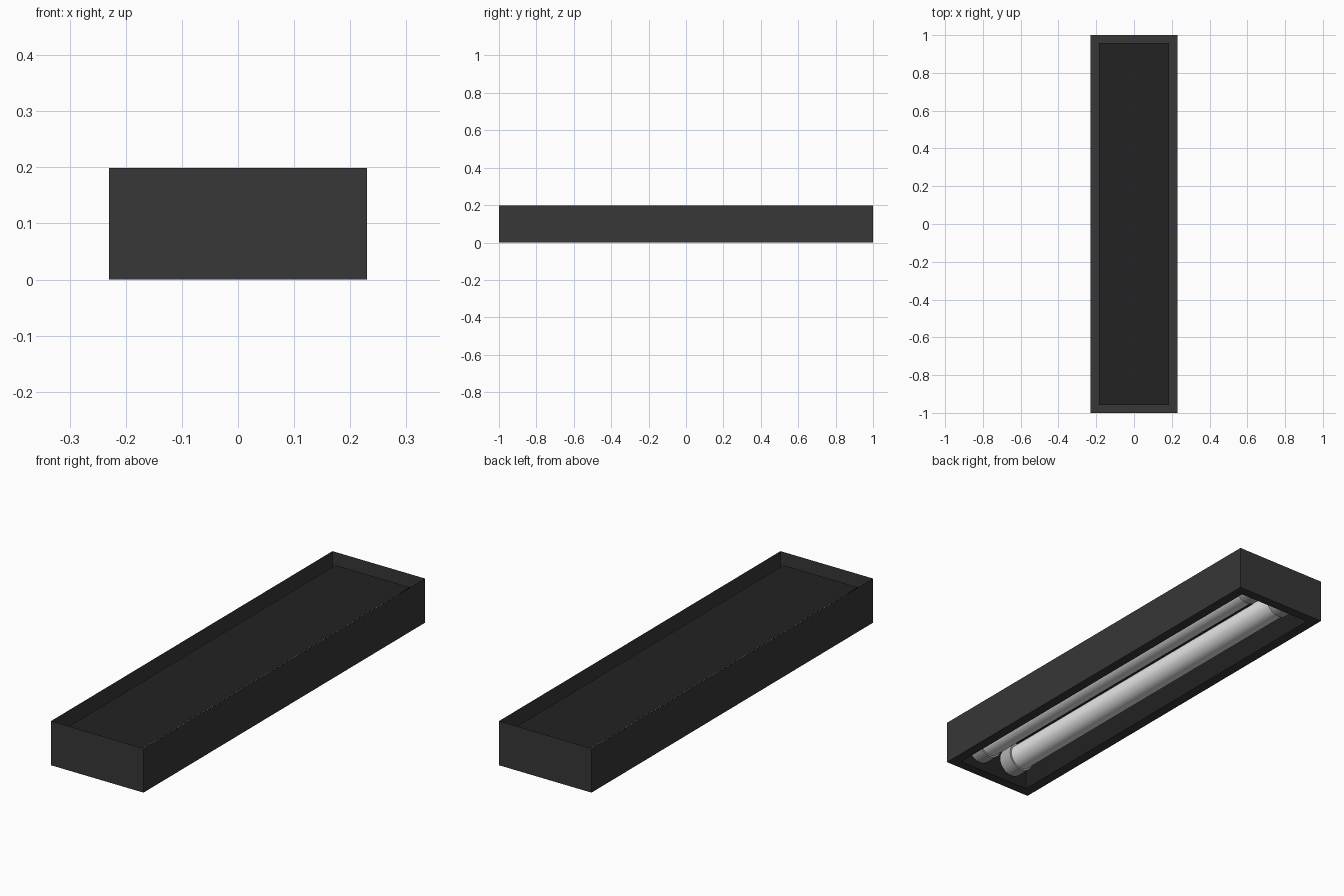
import bpy, bmesh, math

if "Cube" in bpy.data.objects:
    bpy.data.objects.remove(bpy.data.objects["Cube"])

def material(name, r, g, b):
    m = bpy.data.materials.new(name)
    m.diffuse_color = (r, g, b, 1)
    m.use_nodes = True
    m.node_tree.nodes["Principled BSDF"].inputs["Base Color"].default_value = m.diffuse_color
    return m

charcoal = material("charcoal", 0.038, 0.038, 0.038)
black = material("near_black", 0.016, 0.016, 0.016)
white = material("tube_white", 0.80, 0.80, 0.80)
grey = material("cap_grey", 0.45, 0.45, 0.45)

def sheet(name, loops, mat, close_last=False):
    """Skin a series of rectangles (half x, half y, z) into a sheet metal part."""
    bm = bmesh.new()
    rings = [[bm.verts.new((sx * x, sy * y, z))
              for sx, sy in ((-1, -1), (1, -1), (1, 1), (-1, 1))]
             for x, y, z in loops]
    for a, b in zip(rings, rings[1:]):
        for i in range(4):
            j = (i + 1) % 4
            bm.faces.new((a[i], b[i], b[j], a[j]))
    if close_last:
        bm.faces.new(rings[-1])
    bmesh.ops.recalc_face_normals(bm, faces=bm.faces)
    me = bpy.data.meshes.new(name)
    bm.to_mesh(me)
    bm.free()
    me.materials.append(mat)
    ob = bpy.data.objects.new(name, me)
    bpy.context.collection.objects.link(ob)
    return ob

def rod(name, x, y, z, radius, length, mat):
    """Cylinder lying along y."""
    bpy.ops.mesh.primitive_cylinder_add(vertices=32, radius=radius, depth=length,
                                        location=(x, y, z),
                                        rotation=(math.pi / 2, 0, 0))
    ob = bpy.context.object
    ob.name = name
    ob.data.materials.append(mat)
    bpy.ops.object.shade_smooth_by_angle(angle=math.radians(40))
    return ob

# Outer housing: thin side walls, turned in as a flange at the bottom
sheet("housing", [(0.23, 1.0, 0.199), (0.23, 1.0, 0.0), (0.185, 0.957, 0.0)], charcoal)

# Inner tray: open below, its lid sits under the housing rim
sheet("inner_tray", [(0.185, 0.957, 0.0), (0.185, 0.957, 0.163)], black).data
sheet("tray_lid", [(0.185, 0.957, 0.164), (0.18, 0.952, 0.164)], black, close_last=True)

# Two lamp tubes with slightly wider end caps
for side, x in (("left", -0.09), ("right", 0.09)):
    rod(side + "_tube", x, 0, 0.09, 0.057, 1.80, white)
    for end, y in (("front", -0.91), ("back", 0.91)):
        rod(f"{side}_{end}_cap", x, y, 0.09, 0.064, 0.07, grey)
